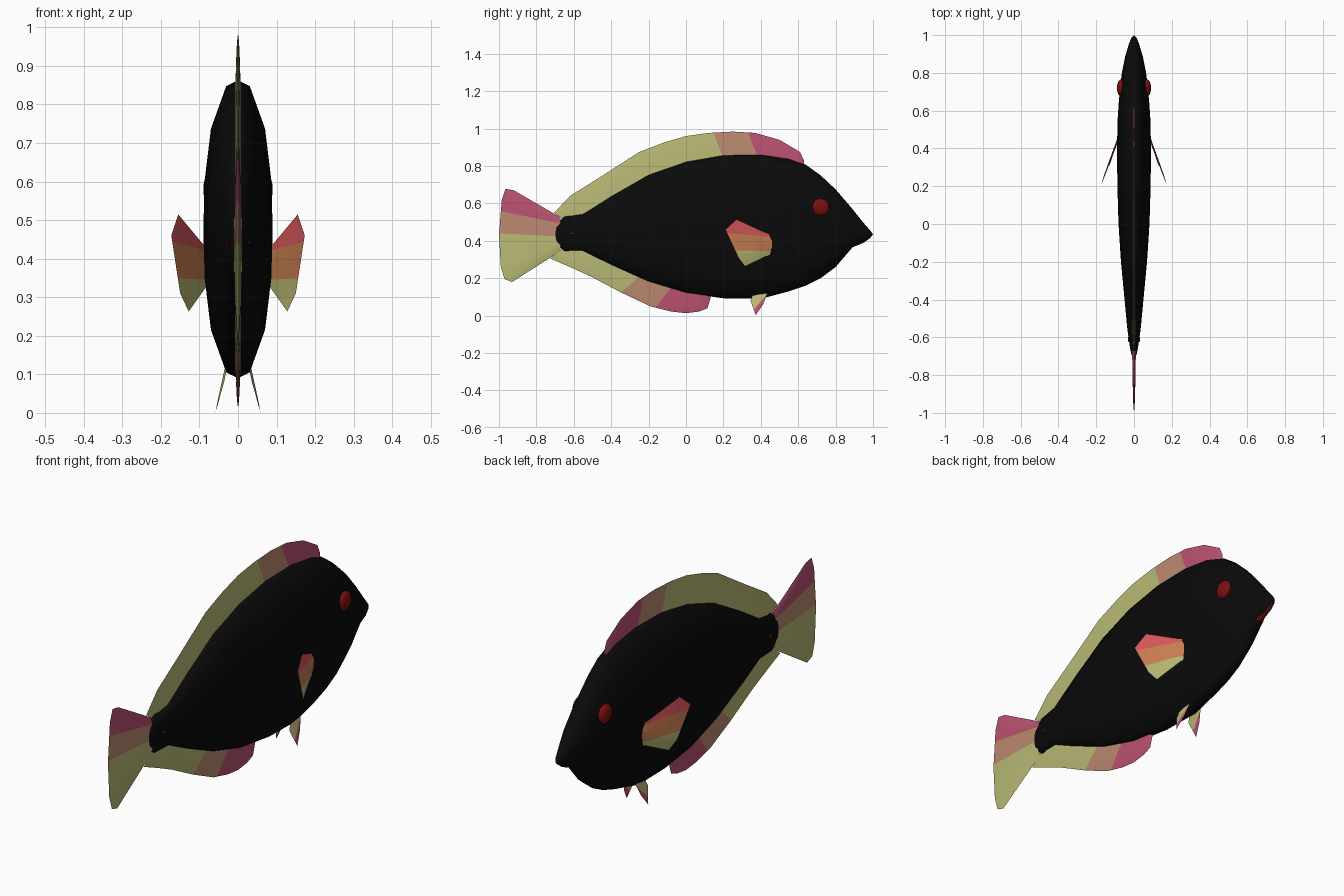
import bpy, bmesh, math
from mathutils import Vector

cube = bpy.data.objects.get("Cube")
if cube:
    bpy.data.objects.remove(cube, do_unlink=True)


def material(name, rgb):
    mat = bpy.data.materials.new(name)
    mat.use_nodes = True
    color = (*rgb, 1)
    mat.diffuse_color = color
    mat.node_tree.nodes["Principled BSDF"].inputs["Base Color"].default_value = color
    return mat


black = material("black", (.003, .003, .003))
green = material("pale_green", (.49, .49, .18))
salmon = material("salmon", (.5, .25, .16))
pink = material("pink", (.5, .085, .165))
coral = material("coral_red", (.72, .1, .11))
orange = material("orange", (.62, .22, .09))
dark_red = material("dark_red", (.2, .005, .005))


def finish(name, bm, mats, angle=60):
    mesh = bpy.data.meshes.new(name)
    bmesh.ops.recalc_face_normals(bm, faces=bm.faces[:])
    bm.to_mesh(mesh)
    bm.free()
    for mat in mats:
        mesh.materials.append(mat)
    obj = bpy.data.objects.new(name, mesh)
    bpy.context.collection.objects.link(obj)
    bpy.ops.object.select_all(action='DESELECT')
    obj.select_set(True)
    bpy.context.view_layer.objects.active = obj
    bpy.ops.object.shade_smooth_by_angle(angle=math.radians(angle))
    return obj


# Body stations: y, top, bottom, half width
STATIONS = [
    (-.705, .46, .41, .006), (-.69, .49, .38, .014), (-.65, .53, .345, .022),
    (-.55, .545, .345, .036), (-.4, .64, .27, .05), (-.2, .755, .18, .069),
    (0, .825, .12, .082), (.2, .86, .093, .088), (.4, .863, .09, .09),
    (.55, .84, .13, .087), (.64, .807, .16, .081), (.72, .75, .2, .074),
    (.8, .675, .26, .064), (.89, .57, .365, .046), (.95, .495, .39, .028),
    (.985, .455, .415, .014)]


def body_edge(y, column):
    """Height of the back (1) or belly (2) at y."""
    for a, b in zip(STATIONS, STATIONS[1:]):
        if a[0] <= y <= b[0]:
            t = (y - a[0]) / (b[0] - a[0])
            return a[column] + t * (b[column] - a[column])


# Body: one rounded section lofted along the stations
quarter = [(0, 1), (.34, .96), (.78, .675), (.96, .33), (1, 0)]
half = quarter + [(x, -u) for x, u in quarter[-2::-1]]
section = half + [(-x, u) for x, u in half[-2:0:-1]]
bm = bmesh.new()
rings = []
for y, top, bottom, width in STATIONS:
    mid, tall = (top + bottom) / 2, (top - bottom) / 2
    rings.append([bm.verts.new((x * width, y, mid + u * tall)) for x, u in section])
count = len(section)
for a, b in zip(rings, rings[1:]):
    for i in range(count):
        j = (i + 1) % count
        bm.faces.new((a[i], a[j], b[j], b[i]))
for ring, tip in ((rings[0], (0, -.71, .435)), (rings[-1], (0, 1, .435))):
    v = bm.verts.new(tip)
    for i in range(count):
        bm.faces.new((ring[i], ring[(i + 1) % count], v))
# Mouth: the underside of the snout
for f in bm.faces:
    c = f.calc_center_median()
    f.material_index = int(c.y > .89 and c.z < .37 + (c.y - .89) * .5)
finish("body", bm, [black, dark_red], 80)


def fin(name, base, outer, mats, cuts, side=(1, 0, 0), thick=.007):
    """Thin lens between a base row and an outer row, cut into colour bands."""
    side = Vector(side).normalized()
    bm = bmesh.new()
    last = len(base) - 1
    for sign in (1, -1):
        rows = []
        for t, swell in ((0, 1), (.5, .75), (.85, .4), (1, 0)):
            row = []
            for i, (b, o) in enumerate(zip(base, outer)):
                bulge = thick * swell * (0 < i < last)
                row.append(bm.verts.new(Vector(b).lerp(Vector(o), t) + side * sign * bulge))
            rows.append(row)
        for a, b in zip(rows, rows[1:]):
            for i in range(last):
                bm.faces.new((a[i], a[i + 1], b[i + 1], b[i]))
    bmesh.ops.remove_doubles(bm, verts=bm.verts[:], dist=.0001)
    planes = []
    for (py, pz), (qy, qz) in cuts:
        co, no = Vector((0, py, pz)), Vector((0, pz - qz, qy - py))
        planes.append((co, no))
        bmesh.ops.bisect_plane(bm, geom=bm.verts[:] + bm.edges[:] + bm.faces[:],
                               plane_co=co, plane_no=no)
    for f in bm.faces:
        c = f.calc_center_median()
        f.material_index = sum((c - co).dot(no) > 0 for co, no in planes)
    return finish(name, bm, mats)


def flat(points):
    return [(0, y, z) for y, z in points]


bands = [green, salmon, pink]

# Dorsal fin along the back
top = [(-.705, .55), (-.62, .64), (-.46, .74), (-.25, .875), (-.12, .925), (0, .96),
       (.12, .977), (.25, .984), (.37, .977), (.5, .94), (.61, .875), (.63, .83)]
root = [(max(y, -.64), body_edge(max(y, -.64), 1) - .03) for y, z in top]
fin("dorsal_fin", flat(root), flat(top), bands,
    [((.15, .97), (.2, .84)), ((.33, .98), (.38, .86))])

# Anal fin along the belly
low = [(-.725, .305), (-.62, .26), (-.51, .21), (-.35, .125), (-.19, .05), (-.08, .022),
       (0, .013), (.07, .022), (.115, .04), (.13, .09)]
root = [(max(y, -.64), body_edge(max(y, -.64), 2) + .03) for y, z in low]
fin("anal_fin", flat(root), flat(low), bands,
    [((-.26, .2), (-.34, .13)), ((-.08, .15), (-.15, .06))])

# Tail fin
rear = [(-.92, .67), (-.965, .678), (-.985, .62), (-1, .43), (-.99, .26), (-.97, .195), (-.93, .18)]
root = [(-.67, .525 - .18 * i / 6) for i in range(7)]
fin("tail_fin", flat(root), flat(rear), bands,
    [((-1, .44), (-.7, .425)), ((-1, .56), (-.7, .5))], thick=.01)

# Paired parts
for label, s in (("left", 1), ("right", -1)):
    # Pectoral fin, swept back and outward
    root = [(.08, .465, .425), (.08, .463, .4), (.08, .46, .365), (.08, .455, .33)]
    rim = [(.155, .27, .515), (.173, .21, .46), (.15, .28, .31), (.128, .315, .263)]
    fin(label + "_pectoral_fin", [(s * x, y, z) for x, y, z in root],
        [(s * x, y, z) for x, y, z in rim], [green, orange, coral],
        [((.2, .35), (.46, .345)), ((.2, .445), (.46, .42))], (s, .35, 0), .005)

    # Pelvic fin
    root = [(.028, .36, .12), (.028, .4, .13), (.03, .44, .13)]
    rim = [(.036, .345, .08), (.058, .373, .003), (.045, .412, .06)]
    fin(label + "_pelvic_fin", [(s * x, y, z) for x, y, z in root],
        [(s * x, y, z) for x, y, z in rim], [pink, green],
        [((.36, .03), (.44, .12))], (s, 0, .3), .003)

    # Eye, and the small spot beside the tail root
    for part, place, size in (("eye", (.069, .72, .58), (.021, .046, .046)),
                              ("tail_spot", (.028, -.61, .44), (.004, .014, .006))):
        bm = bmesh.new()
        bmesh.ops.create_uvsphere(bm, u_segments=16, v_segments=10, radius=1)
        for v in bm.verts:
            v.co = [s * place[0] + v.co.x * size[0],
                    place[1] + v.co.y * size[1], place[2] + v.co.z * size[2]]
        finish(label + "_" + part, bm, [dark_red])
